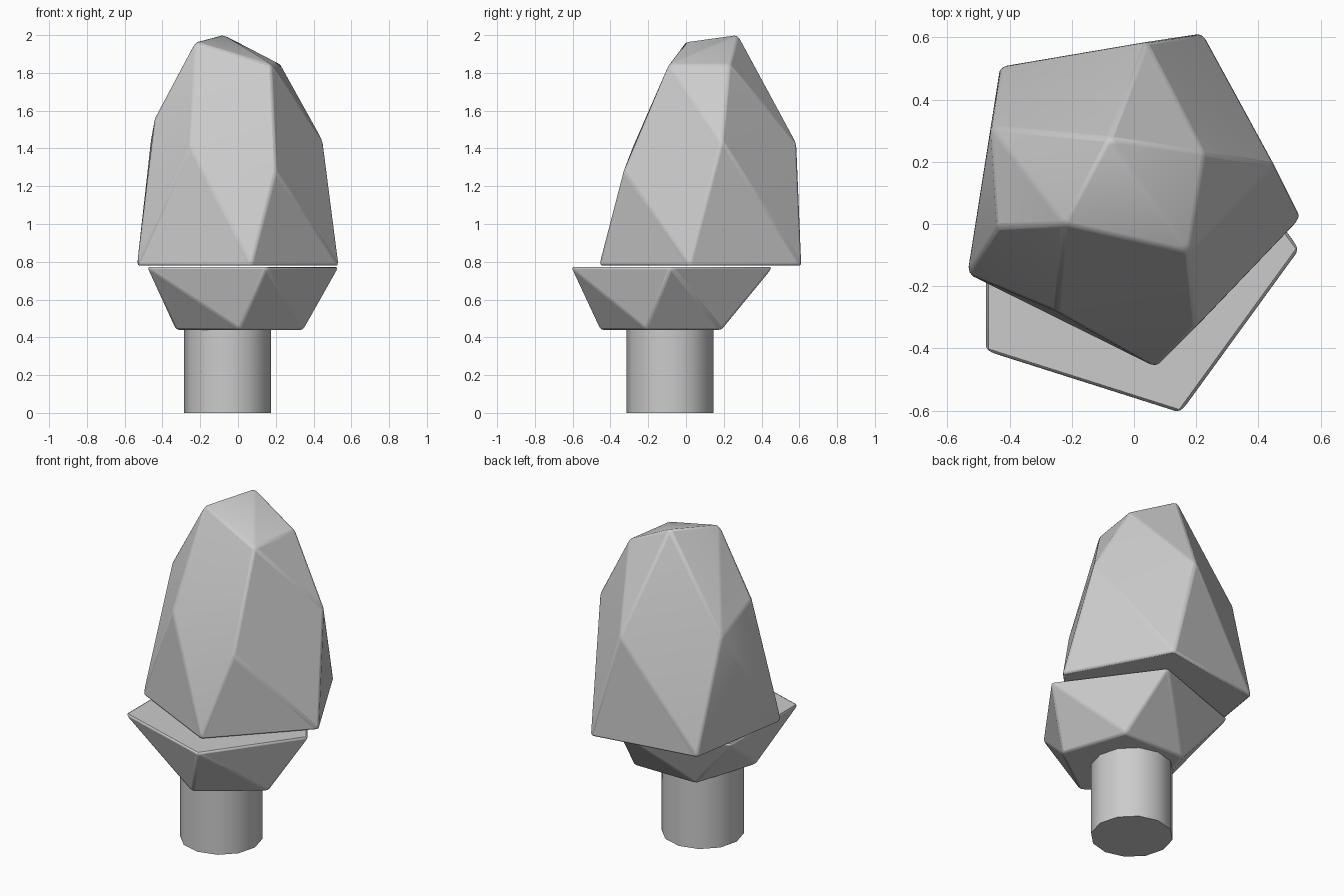
import bpy, bmesh, math

if "Cube" in bpy.data.objects:
    bpy.data.objects.remove(bpy.data.objects["Cube"])

grey = bpy.data.materials.new("plain grey")
grey.diffuse_color = (0.6, 0.6, 0.6, 1)
grey.use_nodes = True
grey.node_tree.nodes["Principled BSDF"].inputs["Base Color"].default_value = grey.diffuse_color


def finish(bm, name, bevel=0.0):
    bmesh.ops.recalc_face_normals(bm, faces=bm.faces)
    mesh = bpy.data.meshes.new(name)
    bm.to_mesh(mesh)
    bm.free()
    mesh.materials.append(grey)
    obj = bpy.data.objects.new(name, mesh)
    bpy.context.collection.objects.link(obj)
    if bevel:
        mod = obj.modifiers.new("soft_edges", 'BEVEL')
        mod.width = bevel
        mod.segments = 2
        mod.limit_method = 'ANGLE'
        mod.angle_limit = math.radians(12)
    bpy.context.view_layer.objects.active = obj
    obj.select_set(True)
    bpy.ops.object.shade_smooth_by_angle(angle=math.radians(32 if not bevel else 20))
    obj.select_set(False)
    return obj


def faceted(name, points, bevel):
    """Convex faceted lump through a few corner points."""
    bm = bmesh.new()
    for p in points:
        bm.verts.new(p)
    bmesh.ops.convex_hull(bm, input=bm.verts)
    bmesh.ops.dissolve_limit(bm, angle_limit=math.radians(2),
                             verts=bm.verts, edges=bm.edges)
    return finish(bm, name, bevel)


# upper foliage: flat pentagon base, staggered middle ring, four-point crown
base = [(-.535, -.16), (.07, -.46), (.535, .02), (.22, .612), (-.43, .505)]
middle = [(-.25, -.28, 1.41), (.2, -.33, 1.28), (.45, .19, 1.44),
          (.04, .585, 1.43), (-.46, .31, 1.45), (-.44, -.01, 1.56)]
crown = [(-.225, 0, 1.965), (.175, -.09, 1.845), (.225, .23, 1.845), (-.08, .275, 2.003)]
faceted("upper_foliage", [(x, y, .78) for x, y in base] + middle + crown, .012)

# lower foliage: wide pentagon rim over a smaller turned pentagon
rim = [(-.48, -.41), (.15, -.61), (.535, -.08), (.14, .46), (-.48, .24)]
under = [(.01 + .355 * math.cos(math.radians(a)), -.1 + .355 * math.sin(math.radians(a)), .44)
         for a in range(-90, 270, 72)]
faceted("lower_foliage", [(x, y, .772) for x, y in rim] + under, .012)

# trunk: twelve-sided cylinder
bm = bmesh.new()
bmesh.ops.create_cone(bm, cap_ends=True, segments=12, radius1=.23, radius2=.23, depth=.46)
bmesh.ops.translate(bm, verts=bm.verts, vec=(-.055, -.085, .23))
finish(bm, "trunk")
